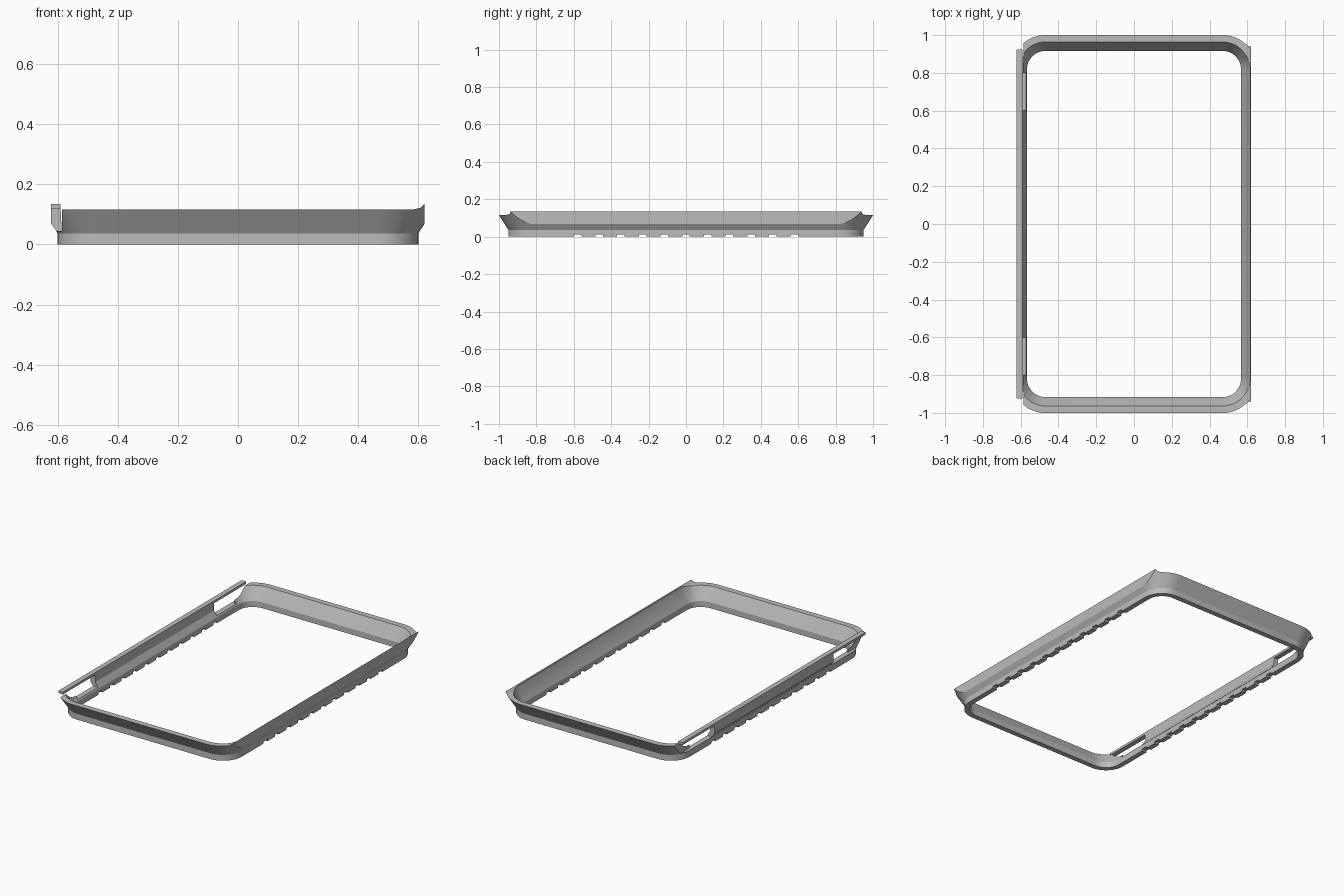
import bpy, bmesh, math

if "Cube" in bpy.data.objects:
    bpy.data.objects.remove(bpy.data.objects["Cube"])

grey = bpy.data.materials.new("plain grey")
grey.use_nodes = True
colour = (0.5, 0.5, 0.5, 1)
grey.diffuse_color = colour
grey.node_tree.nodes["Principled BSDF"].inputs["Base Color"].default_value = colour

HX, HY, R = 0.60, 0.95, 0.133   # base half sizes and corner radius


def finish(name, bm):
    bmesh.ops.recalc_face_normals(bm, faces=bm.faces)
    mesh = bpy.data.meshes.new(name)
    bm.to_mesh(mesh)
    bm.free()
    mesh.materials.append(grey)
    ob = bpy.data.objects.new(name, mesh)
    bpy.context.collection.objects.link(ob)
    return ob


def prism(name, profile, y0, y1):
    """Extrude an xz profile along y."""
    bm = bmesh.new()
    face = bm.faces.new([bm.verts.new((x, y0, z)) for x, z in profile])
    out = bmesh.ops.extrude_face_region(bm, geom=[face], use_keep_orig=True)
    verts = [v for v in out["geom"] if isinstance(v, bmesh.types.BMVert)]
    bmesh.ops.translate(bm, verts=verts, vec=(0, y1 - y0, 0))
    return finish(name, bm)


def box(name, x0, x1, y0, y1, z0, z1):
    return prism(name, [(x0, z0), (x1, z0), (x1, z1), (x0, z1)], y0, y1)


def cut(target, cutter):
    mod = target.modifiers.new("cut", "BOOLEAN")
    mod.operation = "DIFFERENCE"
    mod.solver = "EXACT"
    mod.object = cutter
    bpy.context.view_layer.objects.active = target
    bpy.ops.object.modifier_apply(modifier=mod.name)
    bpy.data.objects.remove(cutter)


def loop(bm, d, z, steps=12):
    """Rounded rectangle grown outward by d."""
    verts = []
    for i, (sx, sy) in enumerate([(1, 1), (-1, 1), (-1, -1), (1, -1)]):
        for k in range(steps + 1):
            a = (i + k / steps) * math.pi / 2
            verts.append(bm.verts.new((sx * (HX - R) + (R + d) * math.cos(a),
                                       sy * (HY - R) + (R + d) * math.sin(a), z)))
    return verts


# Frame: upright base with a flared wall above it
bm = bmesh.new()
section = [(0, 0), (0, 0.037), (0.064, 0.137), (0.016, 0.137),
           (0.014, 0.117), (-0.033, 0.037), (-0.033, 0)]
loops = [loop(bm, d, z) for d, z in section]
for a, b in zip(loops, loops[1:] + loops[:1]):
    for k in range(len(a)):
        n = (k + 1) % len(a)
        bm.faces.new((a[k], a[n], b[n], b[k]))
frame = finish("flared_frame", bm)

# Trim the flare flat on the right, open the left, lower the two ends
cut(frame, box("trim_right", 0.62, 0.8, -1.2, 1.2, -0.1, 0.3))
cut(frame, box("trim_top", 0.5, 0.8, -1.2, 1.2, 0.135, 0.3))
cut(frame, box("open_left", -0.8, -0.585, -1.2, 1.2, 0.045, 0.3))
cut(frame, box("open_left_inner", -0.7, -0.55, -0.8, 0.8, 0.045, 0.3))
cut(frame, prism("lower_ends", [(-0.8, 0.117), (0.585, 0.117), (0.605, 0.121),
                                (0.621, 0.136), (0.621, 0.3), (-0.8, 0.3)], -1.2, 1.2))

# Row of small vents under both long sides
for k in range(-5, 6):
    y = k * 0.116
    cut(frame, box("vent", -0.7, 0.7, y - 0.02, y + 0.02, -0.05, 0.012))

# Left side: wall between the two end openings, and the thin rail on top
wall = prism("left_wall", [(-0.567, 0.04), (-0.601, 0.04), (-0.622, 0.07),
                           (-0.622, 0.121), (-0.59, 0.121), (-0.588, 0.075)], -0.6, 0.6)
rail = box("left_rail", -0.622, -0.59, -0.925, 0.925, 0.12, 0.135)

# Smooth the rounded corners, keep the edges sharp
bpy.context.view_layer.update()
bpy.context.view_layer.objects.active = frame
bpy.ops.object.select_all(action="DESELECT")
for ob in (frame, wall, rail):
    ob.select_set(True)
bpy.ops.object.shade_smooth_by_angle(angle=math.radians(25))
